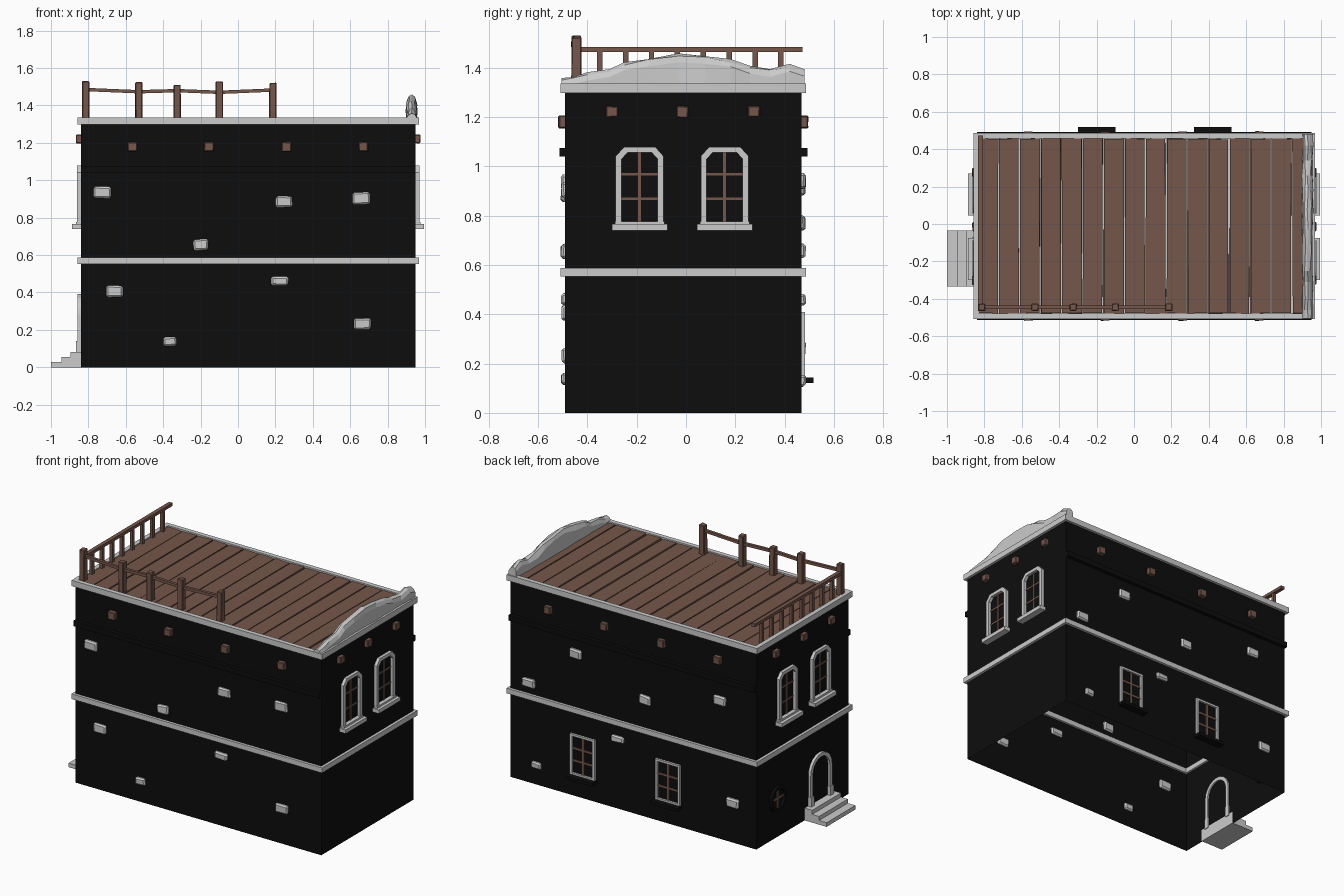
import bpy, bmesh, math, random
from mathutils import Vector

if "Cube" in bpy.data.objects:
    bpy.data.objects.remove(bpy.data.objects["Cube"])
random.seed(4)

X0, X1, Y0, Y1 = -0.84, 0.95, -0.49, 0.468   # wall planes


def material(name, rgb):
    m = bpy.data.materials.new(name)
    m.diffuse_color = (*rgb, 1)
    m.use_nodes = True
    m.node_tree.nodes["Principled BSDF"].inputs["Base Color"].default_value = m.diffuse_color
    return m


BLACK = material("dark_wall", (0.004, 0.004, 0.004))
WOOD = material("wood", (0.18, 0.095, 0.07))


def finish(name, bm, mat=None):
    bmesh.ops.recalc_face_normals(bm, faces=bm.faces[:])
    me = bpy.data.meshes.new(name)
    bm.to_mesh(me)
    bm.free()
    ob = bpy.data.objects.new(name, me)
    bpy.context.collection.objects.link(ob)
    if mat:
        me.materials.append(mat)
    return ob


def box(name, lo, hi, mat=None, bevel=0, jitter=0):
    bm = bmesh.new()
    bmesh.ops.create_cube(bm, size=1)
    for v in bm.verts:
        v.co = Vector([(a + b) / 2 + c * (b - a) + random.uniform(-jitter, jitter)
                       for a, b, c in zip(lo, hi, v.co)])
    if bevel:
        bmesh.ops.bevel(bm, geom=bm.edges[:], offset=bevel, segments=1, affect='EDGES')
    return finish(name, bm, mat)


def on_wall(wall, u, v, d):
    """u along the wall, v height, d distance outwards"""
    return {'F': (u, Y0 - d, v), 'B': (u, Y1 + d, v),
            'R': (X1 + d, u, v), 'L': (X0 - d, u, v)}[wall]


def wall_box(name, wall, u0, u1, v0, v1, d0, d1, mat=None, **kw):
    a, b = on_wall(wall, u0, v0, d0), on_wall(wall, u1, v1, d1)
    return box(name, [min(p) for p in zip(a, b)], [max(p) for p in zip(a, b)], mat, **kw)


def frame(name, wall, outer, inner, d0, d1, mat=None, closed=False):
    """band between two outlines, given thickness off the wall"""
    bm = bmesh.new()
    secs = [[bm.verts.new(on_wall(wall, *p, d)) for p, d in
             ((o, d0), (o, d1), (i, d1), (i, d0))] for o, i in zip(outer, inner)]
    n = len(secs)
    for k in range(n if closed else n - 1):
        a, b = secs[k], secs[(k + 1) % n]
        for j in range(4):
            bm.faces.new((a[j], a[(j + 1) % 4], b[(j + 1) % 4], b[j]))
    if not closed:
        bm.faces.new(secs[0])
        bm.faces.new(secs[-1])
    return finish(name, bm, mat)


def ring(name, out, z0, z1, inn):
    """trim that runs round the whole building"""
    bm = bmesh.new()
    secs = []
    for sx, sy in ((0, 0), (1, 0), (1, 1), (0, 1)):
        def pt(o, z):
            return bm.verts.new((X1 + o if sx else X0 - o, Y1 + o if sy else Y0 - o, z))
        secs.append([pt(out, z0), pt(out, z1), pt(-inn, z1), pt(-inn, z0)])
    for k in range(4):
        a, b = secs[k], secs[(k + 1) % 4]
        for j in range(4):
            bm.faces.new((a[j], a[(j + 1) % 4], b[(j + 1) % 4], b[j]))
    return finish(name, bm)


# wall shell, open underneath
bm = bmesh.new()
bmesh.ops.create_cube(bm, size=1)
for v in bm.verts:
    v.co = (X1 if v.co.x > 0 else X0, Y1 if v.co.y > 0 else Y0, 1.3 if v.co.z > 0 else 0)
bmesh.ops.delete(bm, geom=[f for f in bm.faces if f.calc_center_median().z < .01], context='FACES')
finish("walls", bm, BLACK)

# string course, cornice and dark ledges
ring("string_course", .018, .553, .587, .015)
ring("cornice", .018, 1.297, 1.335, .012)
for w in 'FB':
    wall_box("ledge", w, X0, X1, 1.04, 1.075, -.01, .024, BLACK)

# roof slab and planks
box("roof_slab", (X0, Y0, 1.3), (X1, Y1, 1.308))
for i in range(16):
    x = X0 + .004 + i * .112
    box("plank", (x + .004, -.477, 1.308), (min(x + .108, .938), .455, 1.327), WOOD, jitter=.0025)

# worn parapet
prof = [(-.505, 1.355), (-.46, 1.362), (-.40, 1.38), (-.31, 1.392), (-.25, 1.422), (-.15, 1.438),
        (-.03, 1.455), (.08, 1.448), (.18, 1.432), (.26, 1.41), (.34, 1.395), (.42, 1.412), (.48, 1.396)]
bm = bmesh.new()
secs = []
for y, z in prof:
    sec = []
    for x, dz in ((.9, None), (.9, -.03), (.914, -.005), (.928, 0), (.945, -.008), (.956, -.03), (.956, None)):
        jit = random.uniform(-.004, .004)
        sec.append(bm.verts.new((x + jit, y, 1.32 if dz is None else max(1.33, z + dz + jit))))
    secs.append(sec)
for a, b in zip(secs, secs[1:]):
    for j in range(7):
        bm.faces.new((a[j], a[(j + 1) % 7], b[(j + 1) % 7], b[j]))
bm.faces.new(secs[0])
bm.faces.new(secs[-1])
finish("worn_parapet", bm)

# front railing
px = [-.815, -.53, -.325, -.1, .185]
pz = [1.53, 1.525, 1.51, 1.527, 1.52]
rz = [1.485, 1.473, 1.479, 1.47, 1.482]
for x, z in zip(px, pz):
    box("railing_post", (x - .019, -.464, 1.315), (x + .019, -.426, z), WOOD, bevel=.004, jitter=.002)
for k in range(4):
    bm = bmesh.new()
    ends = [[bm.verts.new((px[i], -.445 + a, rz[i] + b)) for a, b in
             ((-.009, -.009), (.009, -.009), (.009, .009), (-.009, .009))] for i in (k, k + 1)]
    for j in range(4):
        bm.faces.new((ends[0][j], ends[0][(j + 1) % 4], ends[1][(j + 1) % 4], ends[1][j]))
    finish("front_rail", bm, WOOD)

# left railing
box("left_rail", (-.833, -.44, 1.464), (-.807, .472, 1.484), WOOD)
for i in range(8):
    y = -.35 + i * .105
    box("baluster", (-.83, y - .011, 1.315), (-.81, y + .011, 1.466), WOOD)

# beam ends
for w in 'FB':
    for x in (-.565, -.155, .26, .67):
        wall_box("beam_end", w, x - .025, x + .025, 1.155, 1.205, -.01, .027, WOOD, bevel=.004, jitter=.002)
for w in 'LR':
    for y in (-.3, -.015, .275):
        wall_box("beam_end", w, y - .024, y + .024, 1.198, 1.244, -.01, .025, WOOD, bevel=.004, jitter=.002)

# arched upper windows
for w in 'LR':
    for c in (-.188, .157):
        def half(h, t, b):
            r = [(-h, .77), (-h, t - b), (-h + b * .9, t)]
            return [(c + u, v) for u, v in r] + [(c - u, v) for u, v in r[::-1]]
        frame("arched_window_frame", w, half(.097, 1.078, .037), half(.073, 1.056, .027), -.01, .02)
        wall_box("window_sill", w, c - .1, c + .1, .755, .777, -.01, .026)
        wall_box("window_sill_base", w, c - .112, c + .112, .74, .765, -.01, .045 if w == 'R' else .048)
        wall_box("window_upright", w, c - .006, c + .006, .77, 1.056, -.01, .004, WOOD)
        for z in (.868, .968):
            wall_box("window_crossbar", w, c - .073, c + .073, z - .005, z + .005, -.01, .004, WOOD)

# square rear windows
for c in (-.2, .42):
    def rect(h, a, b):
        return [(c - h, a), (c - h, b), (c + h, b), (c + h, a)]
    frame("square_window_frame", 'B', rect(.09, .14, .41), rect(.074, .154, .396), -.01, .014, closed=True)
    wall_box("rear_sill", 'B', c - .1, c + .1, .122, .143, -.01, .05, BLACK)
    wall_box("window_upright", 'B', c - .007, c + .007, .15, .4, -.01, .005, WOOD)
    for z in (.235, .315):
        wall_box("window_crossbar", 'B', c - .075, c + .075, z - .006, z + .006, -.01, .005, WOOD)

# round window beside the door
def circ(r, n=16):
    return [(.25 + r * math.cos(2 * math.pi * i / n), .255 + r * math.sin(2 * math.pi * i / n)) for i in range(n)]
frame("round_window_frame", 'L', circ(.083), circ(.063), -.01, .016, BLACK, closed=True)
wall_box("round_window_upright", 'L', .244, .256, .192, .318, -.01, .004, WOOD)
wall_box("round_window_crossbar", 'L', .187, .313, .249, .261, -.01, .004, WOOD)

# arched door, plinths and steps
DC = -.185
def arch(r, n=10):
    return ([(DC + r, .08)] + [(DC + r * math.cos(math.pi * i / n), .28 + r * math.sin(math.pi * i / n))
            for i in range(n + 1)] + [(DC - r, .08)])
frame("door_frame", 'L', arch(.112), arch(.088), -.01, .018)
bm = bmesh.new()
bm.faces.new([bm.verts.new(on_wall('L', *p, .003)) for p in arch(.09)])
finish("door", bm, BLACK)
for s in (-1, 1):
    wall_box("door_plinth", 'L', DC + s * .1 - .016, DC + s * .1 + .016, .07, .14, -.01, .026)
for i, d in enumerate((.16, .105, .055)):
    wall_box("door_step", 'L', DC - .15, DC + .15, i * .027, (i + 1) * .027, -.005, d)

# scattered wall stones: wall -> (x, z, width, height)
stones = {
    'F': [(-.725, .935, .09, .06), (.245, .883, .09, .06), (.66, .903, .09, .065), (-.2, .655, .08, .06),
          (-.66, .407, .09, .06), (.225, .462, .09, .046), (.665, .233, .09, .058), (-.365, .138, .07, .045)],
    'B': [(.474, .94, .09, .06), (.817, .657, .09, .06), (-.03, .77, .085, .06), (-.577, .91, .09, .06),
          (.167, .46, .09, .045), (.76, .13, .07, .045), (-.67, .262, .09, .06)]}
for w, items in stones.items():
    for u, v, a, b in items:
        wall_box("wall_stone", w, u - a / 2, u + a / 2, v - b / 2, v + b / 2, -.016, .016, bevel=.009, jitter=.004)
